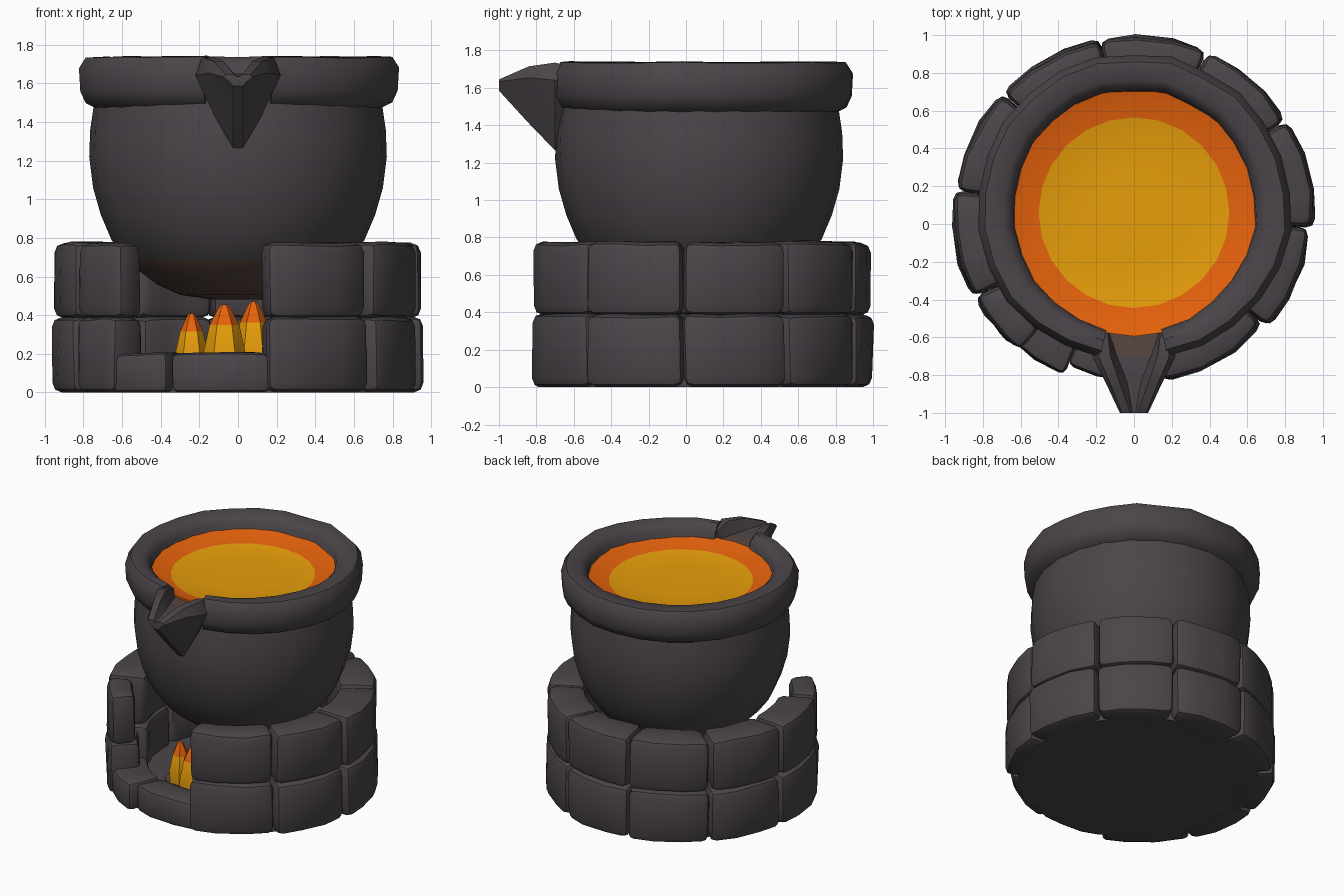
import bpy, bmesh, math, random
from mathutils import Vector

if "Cube" in bpy.data.objects:
    bpy.data.objects.remove(bpy.data.objects["Cube"])

random.seed(4)
CY = 0.045  # centre of the stone ring
PY = 0.07   # centre of the pot


def material(name, rgb):
    m = bpy.data.materials.new(name)
    m.diffuse_color = (*rgb, 1)
    m.use_nodes = True
    m.node_tree.nodes["Principled BSDF"].inputs["Base Color"].default_value = m.diffuse_color
    return m


STONE = material("dark_stone", (0.070, 0.059, 0.067))
ORANGE = material("molten_orange", (0.90, 0.14, 0.004))
YELLOW = material("molten_yellow", (0.80, 0.34, 0.003))
GLOW = material("glowing_brown", (0.10, 0.06, 0.05))


def finish(bm, name, mats, rule=None, angle=40):
    bmesh.ops.recalc_face_normals(bm, faces=bm.faces)
    for f in bm.faces:
        f.smooth = True
        if rule:
            f.material_index = rule(f.calc_center_median())
    me = bpy.data.meshes.new(name)
    bm.to_mesh(me)
    bm.free()
    me.set_sharp_from_angle(angle=math.radians(angle))
    for m in mats:
        me.materials.append(m)
    ob = bpy.data.objects.new(name, me)
    bpy.context.collection.objects.link(ob)
    return ob


def loft(bm, rings):
    """Skin a list of closed point rings with quads and cap both ends."""
    vs = [[bm.verts.new(p) for p in r] for r in rings]
    n = len(vs[0])
    for a, b in zip(vs, vs[1:]):
        for j in range(n):
            k = (j + 1) % n
            bm.faces.new((a[j], a[k], b[k], b[j]))
    bm.faces.new(vs[0])
    bm.faces.new(vs[-1])


def polar(r, deg, z, cy):
    a = math.radians(deg)
    return Vector((r * math.cos(a), cy + r * math.sin(a), z))


def stone(name, a0, a1, ri, ro, z0, z1, bev=0.05):
    bm = bmesh.new()
    rings = []
    for k in range(4):
        a = a0 + (a1 - a0) * k / 3
        ring = [polar(r, a, z, CY) for r, z in ((ri, z0), (ro, z0), (ro, z1), (ri, z1))]
        for i, p in enumerate(ring):
            p.x += random.uniform(-.008, .008)
            p.y += random.uniform(-.008, .008)
            if i > 1:
                p.z += random.uniform(-.012, .002)
        rings.append(ring)
    loft(bm, rings)
    bmesh.ops.recalc_face_normals(bm, faces=bm.faces)
    edges = [e for e in bm.edges if e.calc_face_angle(0) > math.radians(45)]
    bmesh.ops.bevel(bm, geom=edges, offset=bev, segments=2, profile=0.5, affect='EDGES')
    finish(bm, name, [STONE])


# two courses of hearth stones, open at the front
joints = [280, 320, 356, 392, 426, 461, 497, 532, 567, 588]
radii = [0.885, 0.925, 0.95, 0.945, 0.945, 0.945, 0.945, 0.955, 0.94]
for i, ro in enumerate(radii):
    a0, a1 = joints[i], joints[i + 1]
    last = i == len(radii) - 1
    stone(f"lower_stone_{i}", a0 + .2, a1 - .2, 0.72 if last else 0.66, ro + 0.008, 0, 0.395)
    stone(f"upper_stone_{i}", a0 + .2, a1 - .2 + 2 * last, 0.76 if last else 0.67, ro, 0.385, 0.78)

# low sill stones across the opening
stone("sill_stone_left", 214, 246, 0.66, 0.925, 0, 0.21, 0.035)
stone("sill_stone_right", 246, 281, 0.64, 0.87, 0, 0.21, 0.035)

# hearth floor, with a scorched patch under the fire
bm = bmesh.new()
loft(bm, [[polar(0.84, i * 15, z, CY) for i in range(24)] for z in (0, 0.1)])
finish(bm, "hearth_floor", [STONE])
bm = bmesh.new()
loft(bm, [[polar(0.42, i * 30, z, -0.16) for i in range(12)] for z in (0.099, 0.107)])
finish(bm, "scorched_patch", [GLOW])

# flames: tapered six-sided tongues with orange tips
for i, (x, y, r, top) in enumerate([(-.24, -.36, .085, .41), (-.07, -.44, .11, .455),
                                    (.08, -.30, .10, .47), (-.07, -.12, .09, .40)]):
    bm = bmesh.new()
    tip = 0.77 * top
    prof = [(r * .9, 0.1), (r, 0.2), (r * .7, tip), (r * .3, top - .02), (.015, top)]
    loft(bm, [[Vector((x + s * math.cos(j * math.pi / 3), y + s * math.sin(j * math.pi / 3), z))
               for j in range(6)] for s, z in prof])
    finish(bm, f"flame_{i}", [YELLOW, ORANGE], lambda c, t=tip: int(c.z > t), 30)

# pot body, glowing at the bottom
body = [(0.12, .48), (0.3, .505), (0.42, .56), (0.54, .65), (0.58, .69), (0.655, .79), (0.71, .92),
        (0.75, 1.06), (0.77, 1.22), (0.765, 1.36), (0.75, 1.46), (0.74, 1.54)]
bm = bmesh.new()
loft(bm, [[polar(r, i * 15, z, PY) for i in range(24)] for r, z in body])
finish(bm, "pot_body", [STONE, GLOW], lambda c: int(c.z < 0.68))

# thick rim, broken at the front by the spout
rim = [(0.74, 1.47), (0.80, 1.50), (0.828, 1.56), (0.835, 1.68), (0.80, 1.735),
       (0.70, 1.74), (0.65, 1.69), (0.63, 1.55)]
bm = bmesh.new()
rings = []
for k in range(25):
    a = 283 + 334 * k / 24
    d = random.uniform(-.012, .008)
    front = max(0, -math.sin(math.radians(a)))
    rings.append([polar(r + d - 0.05 * front ** 3 * (r > .72), a, z + d * .4, PY) for r, z in rim])
loft(bm, rings)
finish(bm, "pot_rim", [STONE], angle=50)

# pouring spout: y, outer half width, inner half width, floor half width, top, floor, keel
stations = [(-.58, .19, .14, .13, 1.70, 1.635, 1.36),
            (-.70, .22, .125, .09, 1.735, 1.64, 1.265),
            (-.84, .15, .075, .035, 1.715, 1.65, 1.41),
            (-1.0, .075, .02, .008, 1.645, 1.635, 1.585)]
bm = bmesh.new()
rings = []
for y, w, wi, wf, zt, zf, zk in stations:
    half = [(wf, zf), (wi, zt), (w * .85, zt), (w, zt - .2 * (zt - zk)),
            (w * .55, zk + .35 * (zt - zk)), (.025, zk)]
    pts = half + [(-x, z) for x, z in reversed(half)]
    rings.append([Vector((x, y, z)) for x, z in pts])
loft(bm, rings)
finish(bm, "pouring_spout", [STONE, GLOW],
       lambda c: int(abs(c.x) < .01 and -.72 < c.y < -.585 and c.z > 1.6))

# molten contents: yellow pool inside a sloping orange border
bm = bmesh.new()
loft(bm, [[polar(r, i * 15, z, PY - .01) for i in range(24)]
          for r, z in ((0.655, 1.56), (0.655, 1.648), (0.505, 1.605), (0.25, 1.60))])
finish(bm, "molten_pool", [ORANGE, YELLOW],
       lambda c: int(c.z > 1.59 and math.hypot(c.x, c.y - PY) < 0.5))
